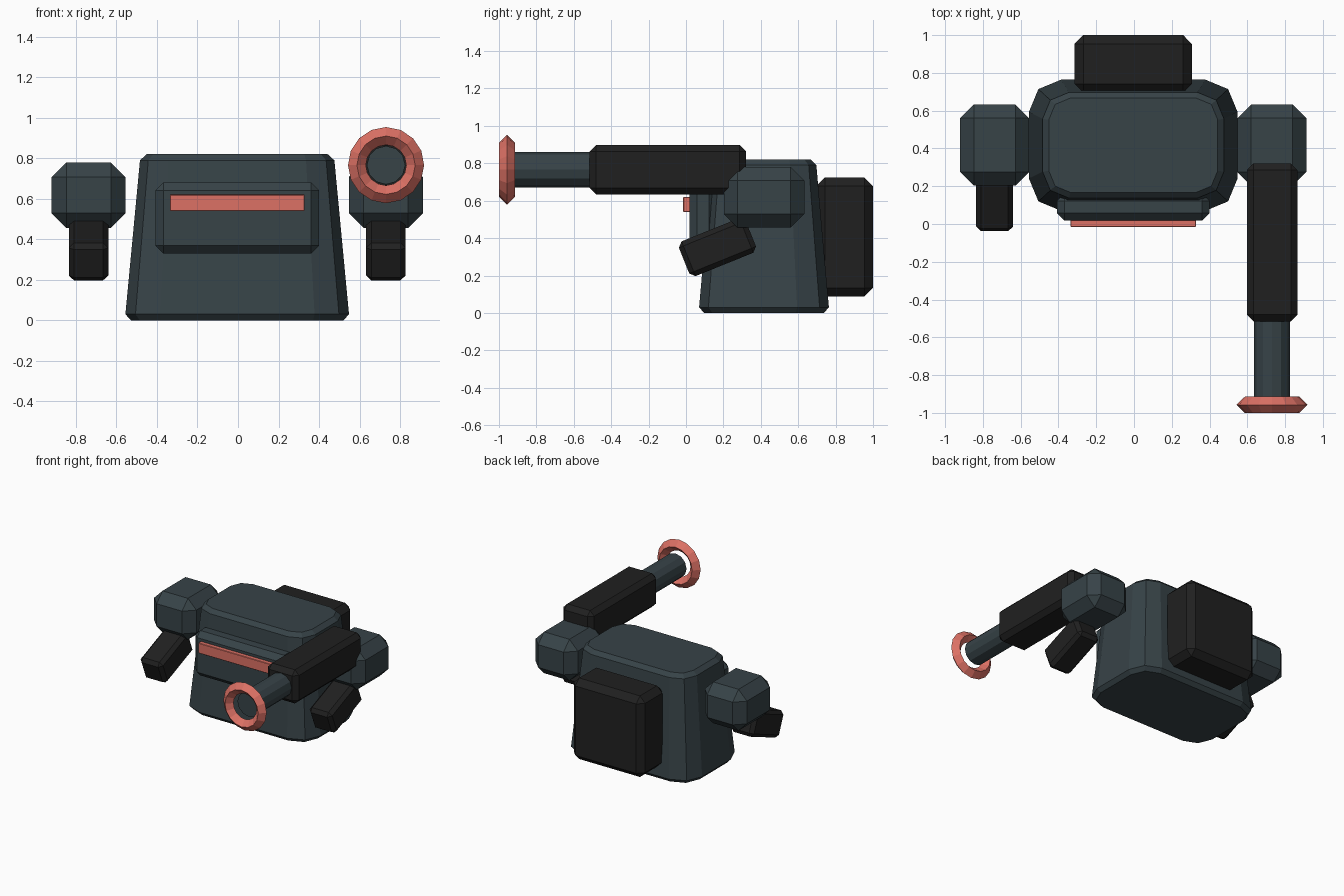
import bpy, bmesh, math
from mathutils import Matrix

if "Cube" in bpy.data.objects:
    bpy.data.objects.remove(bpy.data.objects["Cube"])

CX = -0.004  # mirror plane of the torso


def material(name, rgb):
    m = bpy.data.materials.new(name)
    m.diffuse_color = (*rgb, 1.0)
    m.use_nodes = True
    m.node_tree.nodes["Principled BSDF"].inputs["Base Color"].default_value = m.diffuse_color
    return m


SLATE = material("slate grey", (0.038, 0.056, 0.064))
BLACK = material("soft black", (0.0145, 0.0145, 0.0145))
CORAL = material("coral red", (0.72, 0.165, 0.13))


def finish(name, bm, mat):
    bmesh.ops.recalc_face_normals(bm, faces=bm.faces[:])
    mesh = bpy.data.meshes.new(name)
    bm.to_mesh(mesh)
    bm.free()
    mesh.materials.append(mat)
    ob = bpy.data.objects.new(name, mesh)
    bpy.context.collection.objects.link(ob)
    return ob


def box(name, center, size, bevel, mat, tilt=0.0):
    """Chamfered box, optionally tilted about x."""
    bm = bmesh.new()
    bmesh.ops.create_cube(bm, size=1.0, matrix=Matrix.Diagonal((*size, 1.0)))
    if bevel:
        bmesh.ops.bevel(bm, geom=bm.edges[:], offset=bevel, segments=1,
                        profile=0.5, affect='EDGES')
    bm.transform(Matrix.Translation(center) @ Matrix.Rotation(tilt, 4, 'X'))
    return finish(name, bm, mat)


def rounded_rect(hx, hy, r):
    """Rectangle outline with two-segment corners."""
    pts = []
    for i, (sx, sy) in enumerate(((1, 1), (-1, 1), (-1, -1), (1, -1))):
        for k in range(3):
            a = math.radians(90 * i + 45 * k)
            pts.append((sx * (hx - r) + r * math.cos(a),
                        sy * (hy - r) + r * math.sin(a)))
    return pts


# Tapered torso lofted through rounded rectangles: z, half x, half y, radius
bm = bmesh.new()
rings = []
for z, hx, hy, r in ((0, 0.525, 0.32, 0.15), (0.03, 0.552, 0.347, 0.17),
                     (0.79, 0.48, 0.28, 0.14), (0.82, 0.447, 0.25, 0.115)):
    rings.append([bm.verts.new((CX + x, 0.417 + y, z))
                  for x, y in rounded_rect(hx, hy, r)])
for lo, hi in zip(rings, rings[1:]):
    for i in range(12):
        j = (i + 1) % 12
        bm.faces.new((lo[i], lo[j], hi[j], hi[i]))
bm.faces.new(rings[0])
bm.faces.new(rings[-1])
finish("torso", bm, SLATE)

# Chest plate, light strip and backpack
box("chest_plate", (CX, 0.09, 0.505), (0.808, 0.145, 0.352), 0.04, SLATE)
box("chest_strip", (CX, 0.01, 0.58), (0.664, 0.05, 0.08), 0.003, CORAL)
box("backpack", (CX, 0.848, 0.406), (0.62, 0.304, 0.636), 0.046, BLACK)

# Shoulders and forearms
for side, s in (("left", -1), ("right", 1)):
    x = CX + s * 0.734
    box(side + "_shoulder", (x, 0.418, 0.618), (0.366, 0.43, 0.324),
        0.073, SLATE)
    box(side + "_forearm", (x, 0.168, 0.352), (0.195, 0.385, 0.2),
        0.026, BLACK, math.radians(22))

# Cannon housing
GX, GZ = 0.731, 0.766
box("cannon_housing", (GX, -0.097, GZ), (0.268, 0.836, 0.264), 0.035, BLACK)

# Cannon barrel along y
bm = bmesh.new()
bmesh.ops.create_cone(bm, cap_ends=True, segments=12, radius1=0.095,
                      radius2=0.095, depth=0.45)
bm.transform(Matrix.Translation((GX, -0.69, GZ))
             @ Matrix.Rotation(math.radians(90), 4, 'X'))
finish("cannon_barrel", bm, SLATE)

# Muzzle ring with a diamond cross-section
bm = bmesh.new()
N = 16
rows = []
for i in range(N):
    a = 2 * math.pi * i / N
    rows.append([bm.verts.new((GX + r * math.cos(a), y, GZ + r * math.sin(a)))
                 for r, y in ((0.188, -0.957), (0.144, -1.0),
                              (0.1, -0.957), (0.144, -0.914))])
for i in range(N):
    p, q = rows[i], rows[(i + 1) % N]
    for k in range(4):
        m = (k + 1) % 4
        bm.faces.new((p[k], p[m], q[m], q[k]))
finish("muzzle_ring", bm, CORAL)
